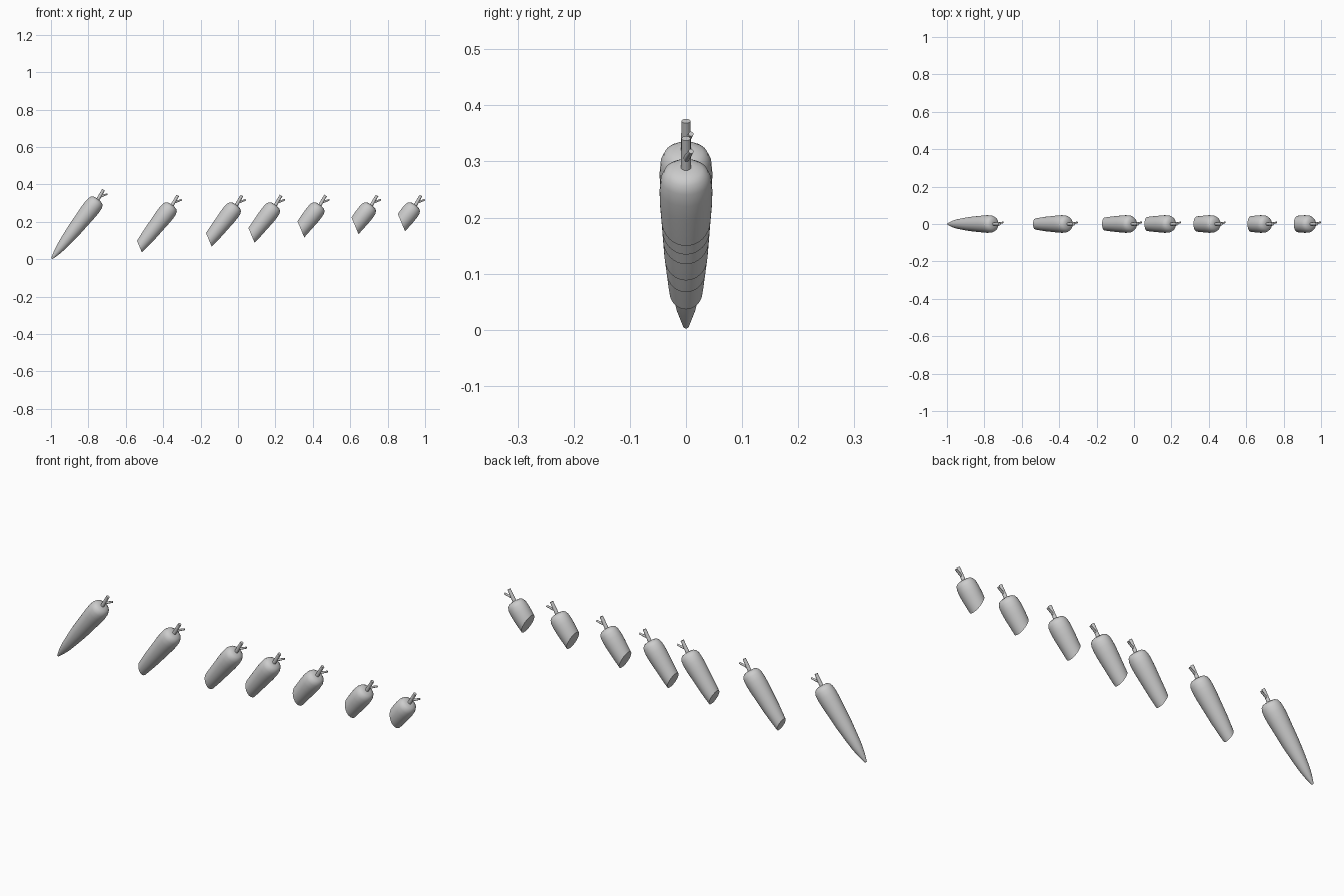
import bpy, bmesh, math
from mathutils import Vector, Matrix

if "Cube" in bpy.data.objects:
    bpy.data.objects.remove(bpy.data.objects["Cube"])

SIDES = 32
TIP = Vector((-0.995, 0, 0.004))
AXIS = Vector((math.cos(math.radians(52)), 0, math.sin(math.radians(52))))

# root profile: distance along axis, radius
PROFILE = [(0, 0), (0.002, 0.005), (0.04, 0.0165), (0.08, 0.0245), (0.13, 0.031),
           (0.2, 0.0385), (0.27, 0.043), (0.32, 0.0465), (0.35, 0.047),
           (0.375, 0.045), (0.39, 0.039), (0.398, 0.029), (0.401, 0.015), (0.401, 0)]

# offset x, offset z, centre of the slanted cut (x, z)
CARROTS = [(0.0, 0.0, None),
           (0.397, -0.031, (-0.530, 0.075)),
           (0.740, -0.031, (-0.158, 0.109)),
           (0.949, -0.031, (0.070, 0.133)),
           (1.187, -0.031, (0.337, 0.158)),
           (1.462, -0.031, (0.626, 0.178)),
           (1.697, -0.031, (0.872, 0.200))]


def finish(bm, name):
    bmesh.ops.recalc_face_normals(bm, faces=bm.faces)
    me = bpy.data.meshes.new(name)
    bm.to_mesh(me)
    bm.free()
    ob = bpy.data.objects.new(name, me)
    bpy.context.collection.objects.link(ob)
    bpy.ops.object.select_all(action='DESELECT')
    ob.select_set(True)
    bpy.context.view_layer.objects.active = ob
    bpy.ops.object.shade_smooth_by_angle(angle=math.radians(40))
    return ob


def root(name, shift, cut):
    # lathe the profile, tilt it, then slice off the eaten end
    bm = bmesh.new()
    vs = [bm.verts.new((r, 0, s)) for s, r in PROFILE]
    es = [bm.edges.new(p) for p in zip(vs, vs[1:])]
    bmesh.ops.spin(bm, geom=vs + es, cent=(0, 0, 0), axis=(0, 0, 1),
                   angle=math.tau, steps=SIDES, use_duplicate=False)
    bmesh.ops.remove_doubles(bm, verts=bm.verts, dist=1e-5)
    rot = AXIS.to_track_quat('Z', 'Y').to_matrix().to_4x4()
    bm.transform(Matrix.Translation(TIP + shift) @ rot)
    if cut:
        res = bmesh.ops.bisect_plane(
            bm, geom=bm.verts[:] + bm.edges[:] + bm.faces[:],
            plane_co=(cut[0], 0, cut[1]), plane_no=(-0.92, 0, -0.39), clear_outer=True)
        edges = [e for e in res['geom_cut'] if isinstance(e, bmesh.types.BMEdge)]
        bmesh.ops.contextual_create(bm, geom=edges)
    finish(bm, name)


def rod(bm, a, b, r1, r2):
    a, b = Vector(a), Vector(b)
    d = b - a
    m = Matrix.Translation((a + b) / 2) @ d.to_track_quat('Z', 'Y').to_matrix().to_4x4()
    bmesh.ops.create_cone(bm, cap_ends=True, segments=12, radius1=r1, radius2=r2,
                          depth=d.length, matrix=m)


def stem(name, shift):
    # main stalk and a short side twig
    bm = bmesh.new()
    rod(bm, (-0.758, 0, 0.304), (-0.719, 0, 0.372), 0.0095, 0.008)
    rod(bm, (-0.738, 0, 0.335), (-0.6985, 0.009, 0.349), 0.006, 0.0045)
    bm.transform(Matrix.Translation(shift))
    finish(bm, name)


for i, (dx, dz, cut) in enumerate(CARROTS, 1):
    shift = Vector((dx, 0, dz))
    root(f"carrot_root_{i}", shift, cut)
    stem(f"carrot_stem_{i}", shift)
